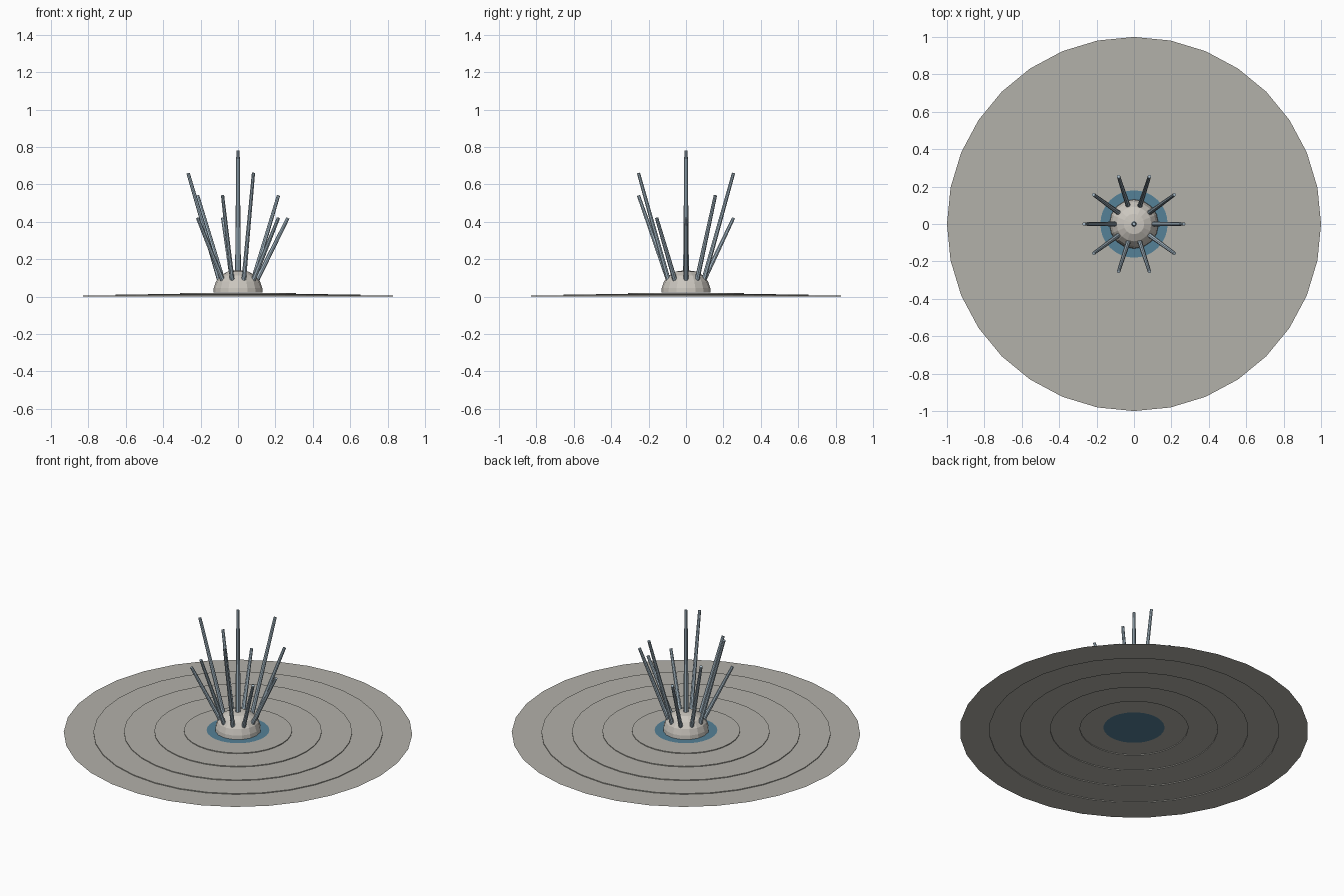
import bpy
import math
from mathutils import Vector

cube = bpy.data.objects.get("Cube")
if cube:
    bpy.data.objects.remove(cube, do_unlink=True)


def material(name, rgb):
    m = bpy.data.materials.new(name)
    m.use_nodes = True
    m.diffuse_color = (*rgb, 1)
    m.node_tree.nodes["Principled BSDF"].inputs["Base Color"].default_value = (*rgb, 1)
    return m


paving_grey = material("paving_grey", (0.45, 0.44, 0.40))
pale_stone = material("pale_stone", (0.60, 0.57, 0.52))
pool_blue = material("pool_blue", (0.09, 0.22, 0.31))
jet_blue = material("jet_blue", (0.40, 0.51, 0.59))


def lathe(name, profile, sides, mat):
    """Spin a (radius, height) profile around z; zero radius closes to a point."""
    verts, faces, rows = [], [], []
    for r, z in profile:
        start = len(verts)
        count = sides if r > 0 else 1
        for i in range(count):
            a = 2 * math.pi * i / sides
            verts.append((r * math.cos(a), r * math.sin(a), z))
        rows.append([start + i % count for i in range(sides)])
    for low, high in zip(rows, rows[1:]):
        for i in range(sides):
            j = (i + 1) % sides
            loop = [low[i], low[j], high[j], high[i]]
            faces.append(list(dict.fromkeys(loop)))
    mesh = bpy.data.meshes.new(name)
    mesh.from_pydata(verts, [], faces)
    mesh.materials.append(mat)
    obj = bpy.data.objects.new(name, mesh)
    bpy.context.collection.objects.link(obj)
    return obj


def jet(name, base, tip, r_base, r_tip):
    """Tapered water jet from base to tip."""
    axis = Vector(tip) - Vector(base)
    n = axis.length
    obj = lathe(name, [(0, 0), (r_base, 0), (r_tip, n), (0, n)], 8, jet_blue)
    obj.location = base
    obj.rotation_mode = 'QUATERNION'
    obj.rotation_quaternion = axis.to_track_quat('Z', 'Y')


# Stepped round paving, rising towards the middle
radii = [1.0, 0.83, 0.655, 0.48, 0.31, 0.175]
steps = []
for k in range(5):
    steps += [(radii[k], 0.005 * k), (radii[k + 1], 0.005 * k)]
lathe("stepped_paving", steps, 32, paving_grey)

# Shallow pool and the stone dome standing in it
lathe("pool_water", [(0.18, 0.021), (0, 0.021)], 32, pool_blue)
dome = [(0.132, 0.021), (0.13, 0.045), (0.118, 0.08),
        (0.093, 0.112), (0.055, 0.134), (0, 0.141)]
lathe("stone_dome", dome, 16, pale_stone)

# Central jet and ten leaning jets in three repeating heights
jet("center_jet", (0, 0, 0.1), (0, 0, 0.78), 0.016, 0.009)
for i in range(10):
    a = 2 * math.pi * i / 10
    c, s = math.cos(a), math.sin(a)
    height = 0.42 + 0.12 * (i % 3)
    jet(f"leaning_jet_{i + 1}", (0.097 * c, 0.097 * s, 0.08),
        (0.267 * c, 0.267 * s, height), 0.013, 0.009)
